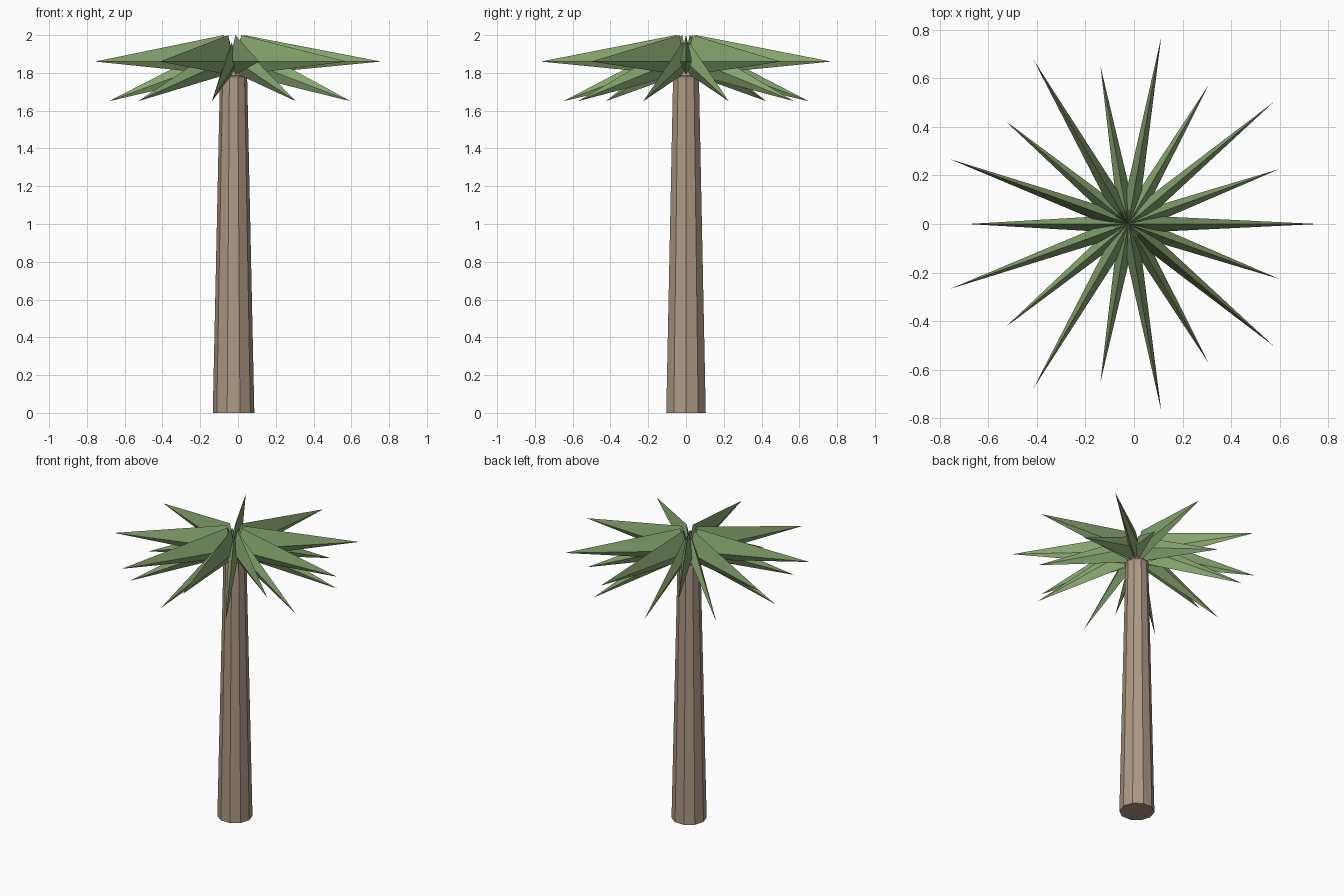
import bpy
from math import cos, sin, radians, tau

if "Cube" in bpy.data.objects:
    bpy.data.objects.remove(bpy.data.objects["Cube"])

CX = -0.0235  # trunk axis offset in x


def material(name, rgb):
    m = bpy.data.materials.new(name)
    m.diffuse_color = (*rgb, 1)
    m.use_nodes = True
    m.node_tree.nodes["Principled BSDF"].inputs["Base Color"].default_value = m.diffuse_color
    return m


bark = material("bark", (0.42, 0.32, 0.23))
green = material("leaf_green", (0.25, 0.39, 0.165))


def add_mesh(name, verts, faces, mat):
    me = bpy.data.meshes.new(name)
    me.from_pydata(verts, [], faces)
    me.materials.append(mat)
    ob = bpy.data.objects.new(name, me)
    ob.location.x = CX
    bpy.context.collection.objects.link(ob)
    return ob


# Trunk: ten-sided taper with a small rim and a conical top
N = 10
rings = [(0.110, 0.0), (0.072, 1.775), (0.078, 1.785), (0.02, 1.87)]
verts = [(r * cos(tau * i / N), r * sin(tau * i / N), z)
         for r, z in rings for i in range(N)]
faces = [(k * N + i, k * N + (i + 1) % N, (k + 1) * N + (i + 1) % N, (k + 1) * N + i)
         for k in range(len(rings) - 1) for i in range(N)]
faces += [tuple(reversed(range(N))), tuple(range(len(verts) - N, len(verts)))]
add_mesh("trunk", verts, faces, bark)


# Leaf: four-sided spike, widest just outside the trunk axis
def leaf(name, angle, reach, tip_z, top_z, side_z, low_z, half_w):
    base = 0.055
    v = [(0, 0, 1.87), (base, 0, top_z), (base + 0.02, half_w, side_z),
         (base, 0, low_z), (base + 0.02, -half_w, side_z), (reach, 0, tip_z)]
    f = []
    for i in range(4):
        a, b = 1 + i, 1 + (i + 1) % 4
        f += [(0, a, b), (5, b, a)]
    add_mesh(name, v, f, green).rotation_euler.z = radians(angle)


# Two alternating tiers of nine leaves
for i in range(9):
    leaf(f"upper_leaf_{i + 1}", 40 * i, 0.7805, 1.86, 2.0, 1.86, 1.79, 0.034)
    leaf(f"lower_leaf_{i + 1}", 40 * i + 20, 0.66, 1.65, 1.96, 1.865, 1.79, 0.034)
